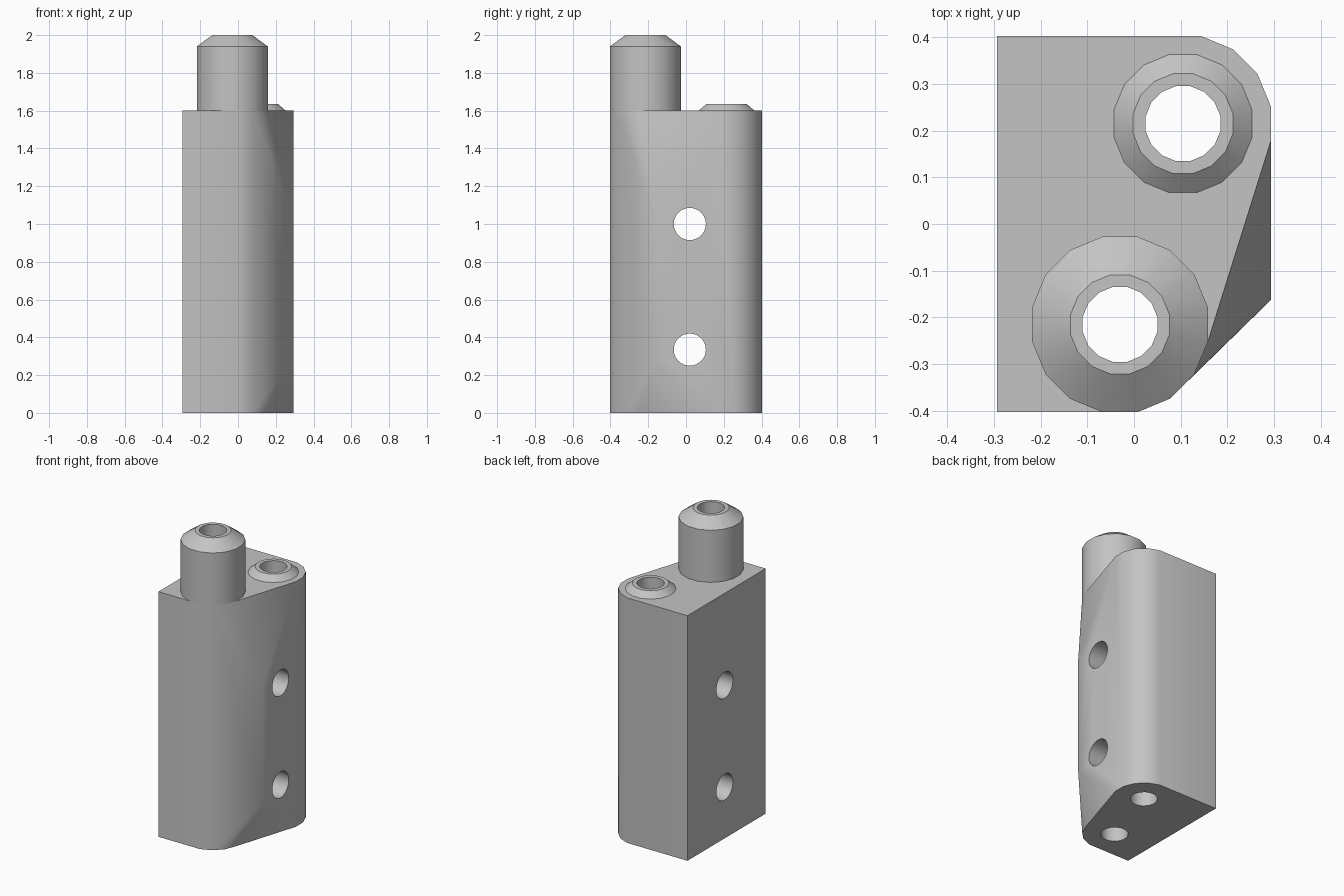
import bpy, bmesh, math
from mathutils import Matrix

cube = bpy.data.objects.get("Cube")
if cube:
    bpy.data.objects.remove(cube, do_unlink=True)

# Shared dimensions
HALF_X, HALF_Y, BODY_TOP = 0.293, 0.403, 1.6
BOSS_R, BORE_R = 0.188, 0.08
POST = (-0.03, -HALF_Y + BOSS_R)
COLLAR = (HALF_X - BOSS_R, HALF_Y - BOSS_R)
SIDES = 16

grey = bpy.data.materials.new("plain_grey")
grey.use_nodes = True
grey.diffuse_color = (0.55, 0.55, 0.55, 1)
grey.node_tree.nodes["Principled BSDF"].inputs["Base Color"].default_value = (0.55, 0.55, 0.55, 1)


def ring(centre, flat_radius, z):
    """Regular polygon with flats facing the axes, sized across its flats."""
    r = flat_radius / math.cos(math.pi / SIDES)
    angles = [(i + 0.5) * math.tau / SIDES for i in range(SIDES)]
    return [(centre[0] + r * math.cos(a), centre[1] + r * math.sin(a), z) for a in angles]


def make_object(name, bm):
    bmesh.ops.recalc_face_normals(bm, faces=bm.faces)
    mesh = bpy.data.meshes.new(name)
    bm.to_mesh(mesh)
    bm.free()
    mesh.materials.append(grey)
    obj = bpy.data.objects.new(name, mesh)
    bpy.context.collection.objects.link(obj)
    return obj


def select(obj):
    bpy.ops.object.select_all(action='DESELECT')
    obj.select_set(True)
    bpy.context.view_layer.objects.active = obj


def smooth(obj):
    select(obj)
    bpy.ops.object.shade_smooth_by_angle(angle=math.radians(30))


def make_sleeve(name, centre, profile):
    """Hollow turned part from (radius, height) pairs, open underneath."""
    bm = bmesh.new()
    loops = [[bm.verts.new(p) for p in ring(centre, r, z)] for r, z in profile]
    for low, high in zip(loops, loops[1:]):
        for i in range(SIDES):
            j = (i + 1) % SIDES
            bm.faces.new((low[i], low[j], high[j], high[i]))
    obj = make_object(name, bm)
    smooth(obj)
    return obj


# Body: hull of both bosses, the square left side and the bulging right edge
bm = bmesh.new()
for z in (0, BODY_TOP):
    points = ring(POST, BOSS_R, z) + ring(COLLAR, BOSS_R, z)
    points += [(-HALF_X, -HALF_Y, z), (-HALF_X, HALF_Y, z)]
    for p in points:
        bm.verts.new(p)
for z in (0.28, 1.05):
    bm.verts.new((HALF_X, -0.163, z))
hull = bmesh.ops.convex_hull(bm, input=bm.verts[:])
bmesh.ops.delete(bm, geom=[v for v in bm.verts if not v.link_faces], context='VERTS')
bmesh.ops.dissolve_limit(bm, angle_limit=math.radians(0.5), verts=bm.verts[:], edges=bm.edges[:])
body = make_object("body", bm)

# Bores: two vertical channels and two cross holes
bm = bmesh.new()
for centre in (POST, COLLAR):
    bottom, top = [[bm.verts.new(p) for p in ring(centre, BORE_R, z)] for z in (-0.1, 1.7)]
    bm.faces.new(bottom)
    bm.faces.new(top)
    for i in range(SIDES):
        j = (i + 1) % SIDES
        bm.faces.new((bottom[i], bottom[j], top[j], top[i]))
for z in (0.335, 1.0):
    place = Matrix.Translation((0, 0.02, z)) @ Matrix.Rotation(math.pi / 2, 4, 'Y')
    bmesh.ops.create_cone(bm, cap_ends=True, segments=32, radius1=0.085,
                          radius2=0.085, depth=1, matrix=place)
cutter = make_object("bore_cutter", bm)
cutter.hide_render = True

cut = body.modifiers.new("bores", 'BOOLEAN')
cut.operation = 'DIFFERENCE'
cut.solver = 'EXACT'
cut.object = cutter
select(body)
bpy.ops.object.modifier_apply(modifier=cut.name)
bpy.data.objects.remove(cutter, do_unlink=True)
smooth(body)

# Tall post and low collar around the bores
make_sleeve("post", POST, [(BOSS_R, BODY_TOP), (BOSS_R, 1.94), (0.106, 2.0),
                           (BORE_R, 2.0), (BORE_R, BODY_TOP)])
make_sleeve("collar", COLLAR, [(0.148, BODY_TOP), (0.107, 1.635),
                               (BORE_R, 1.635), (BORE_R, BODY_TOP)])
